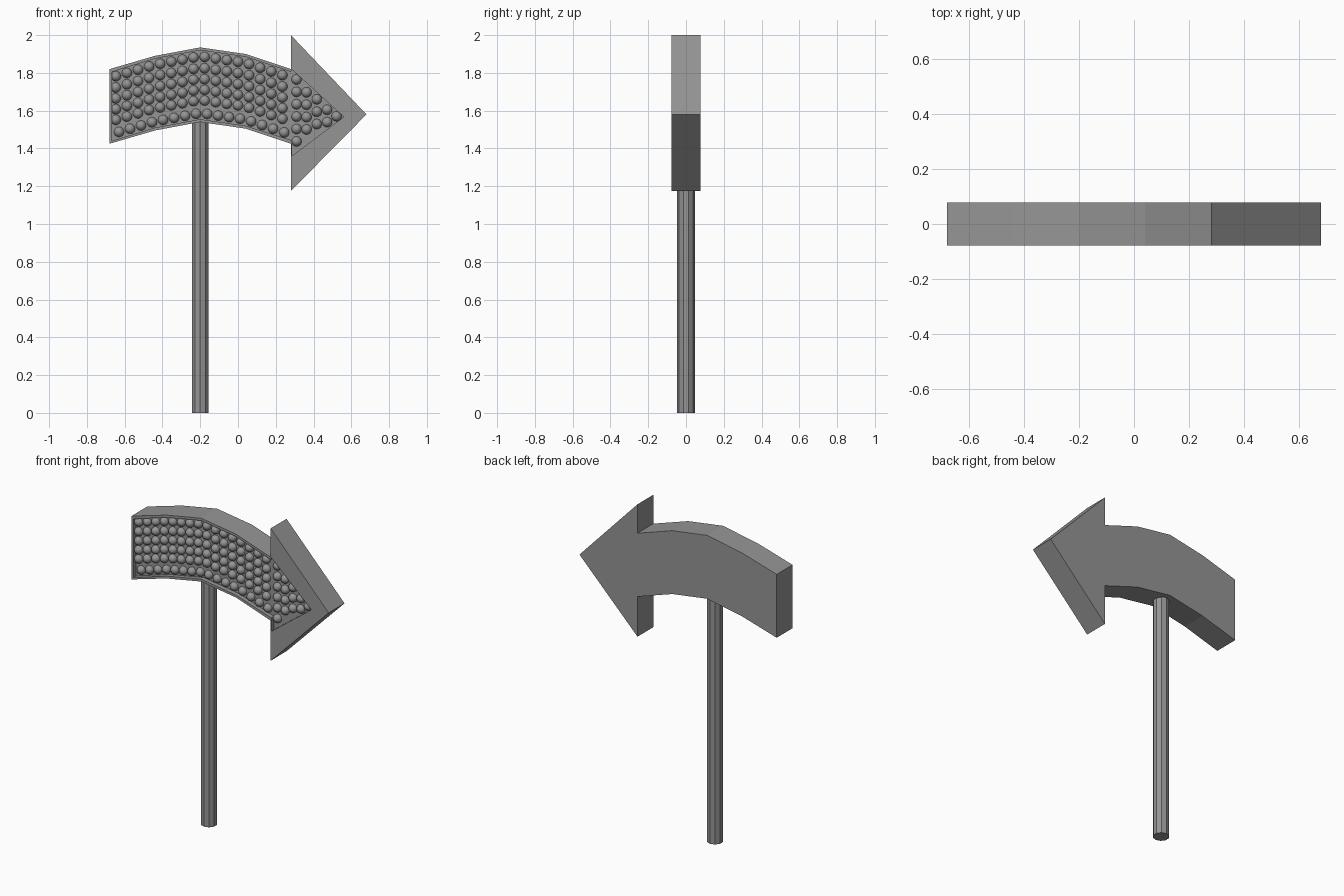
import bpy, bmesh
from math import pi
from mathutils import Matrix

if "Cube" in bpy.data.objects:
    bpy.data.objects.remove(bpy.data.objects["Cube"])

FRONT, BACK, FLOOR = -0.078, 0.078, -0.051
XS = (-0.68, -0.44, -0.20, 0.04, 0.28)
TOP = (1.82, 1.89, 1.935, 1.90, 1.82)
HEIGHT = 0.395

dark_grey = bpy.data.materials.new("dark_grey")
dark_grey.diffuse_color = (0.3, 0.3, 0.3, 1)
dark_grey.use_nodes = True
dark_grey.node_tree.nodes["Principled BSDF"].inputs["Base Color"].default_value = dark_grey.diffuse_color


def arch(x):
    """Height of the curved top edge at x."""
    for i in range(4):
        if x <= XS[i + 1] or i == 3:
            t = (x - XS[i]) / (XS[i + 1] - XS[i])
            return TOP[i] + t * (TOP[i + 1] - TOP[i])


def add_object(name, bm):
    mesh = bpy.data.meshes.new(name)
    bm.to_mesh(mesh)
    bm.free()
    mesh.materials.append(dark_grey)
    obj = bpy.data.objects.new(name, mesh)
    bpy.context.collection.objects.link(obj)
    return obj


def prism(name, outline, y0, y1):
    bm = bmesh.new()
    face = bm.faces.new([bm.verts.new((x, y0, z)) for x, z in outline])
    ext = bmesh.ops.extrude_face_region(bm, geom=[face])
    verts = [g for g in ext["geom"] if isinstance(g, bmesh.types.BMVert)]
    bmesh.ops.translate(bm, verts=verts, vec=(0, y1 - y0, 0))
    bmesh.ops.recalc_face_normals(bm, faces=bm.faces)
    return add_object(name, bm)


# Arrow sign: curved shaft and triangular head
upper = list(zip(XS, TOP))
lower = [(x, z - HEIGHT) for x, z in reversed(upper)]
arrow = prism("arrow_sign", upper + [(0.28, 2.0), (0.68, 1.58), (0.28, 1.175)] + lower,
              FRONT, BACK)

# Shallow recess in the front face, leaving a thin rim
RIM = 0.015
in_top = [(max(x, -0.667), z - RIM) for x, z in upper]
in_low = [(max(x, -0.667), z + RIM) for x, z in lower]
recess = in_top + [(0.285, 1.818), (0.56, 1.567), (0.285, 1.36), (0.285, 1.443)] + in_low[1:]
cutter = prism("recess_cutter", recess, FRONT - 0.1, FLOOR)
cutter.hide_render = True
cut = arrow.modifiers.new("recess", 'BOOLEAN')
cut.operation = 'DIFFERENCE'
cut.solver = 'EXACT'
cut.object = cutter
bpy.context.view_layer.objects.active = arrow
bpy.ops.object.modifier_apply(modifier="recess")
bpy.data.objects.remove(cutter)

# Light bulbs: five close rows, a bottom row, and a triangle in the head
spots = []
for i in range(16):
    x = -0.647 + i * 0.0588
    spots += [(x, arch(x) - d) for d in (0.047, 0.107, 0.165, 0.222, 0.278)]
    x = -0.63 + i * 0.0583
    spots.append((x, arch(x) - 0.347))
for x, z, count in ((0.31, 1.765, 6), (0.363, 1.697, 4), (0.417, 1.66, 3),
                    (0.472, 1.605, 2), (0.522, 1.57, 1)):
    spots += [(x, z - 0.0655 * k) for k in range(count)]

bm = bmesh.new()
for x, z in spots:
    bmesh.ops.create_uvsphere(bm, u_segments=14, v_segments=8, radius=0.027,
                              matrix=Matrix.Translation((x, FLOOR, z))
                              @ Matrix.Rotation(pi / 2, 4, 'X'))
# keep only the domes in front of the panel
hidden = [v for v in bm.verts if v.co.y > FLOOR + 0.005]
bmesh.ops.delete(bm, geom=hidden, context='VERTS')
for f in bm.faces:
    f.smooth = True
add_object("light_bulbs", bm)

# Pole
bpy.ops.mesh.primitive_cylinder_add(vertices=10, radius=0.047, depth=1.57,
                                    location=(-0.2, 0, 0.785))
pole = bpy.context.object
pole.name = "pole"
pole.data.materials.append(dark_grey)
